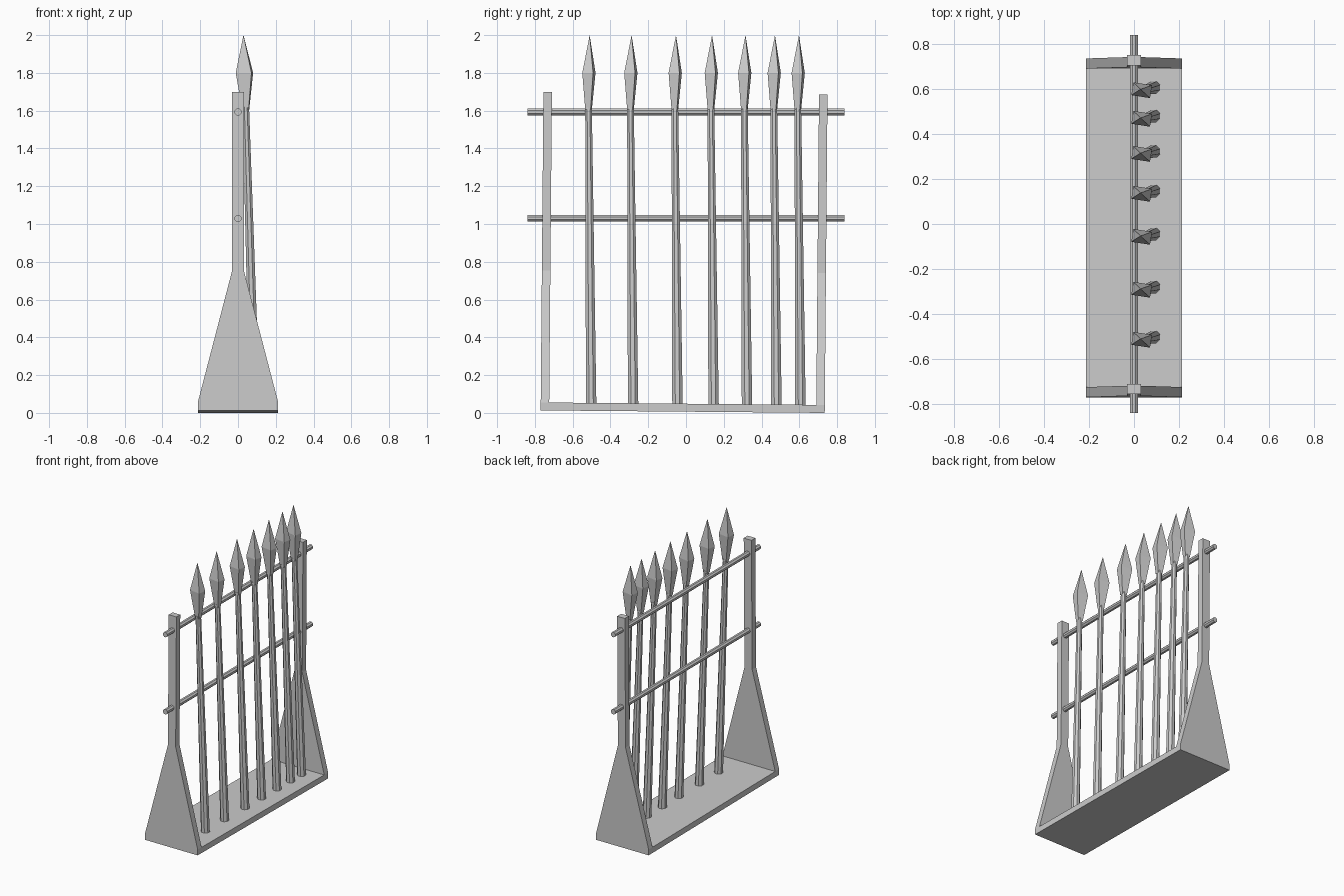
import bpy, bmesh, math
from mathutils import Vector

if "Cube" in bpy.data.objects:
    bpy.data.objects.remove(bpy.data.objects["Cube"])


def finish(name, bm):
    bmesh.ops.recalc_face_normals(bm, faces=bm.faces)
    me = bpy.data.meshes.new(name)
    bm.to_mesh(me)
    bm.free()
    ob = bpy.data.objects.new(name, me)
    bpy.context.collection.objects.link(ob)
    return ob


def loft(bm, rings):
    """Skin a stack of equal-length point rings and cap both ends."""
    rows = [[bm.verts.new(p) for p in r] for r in rings]
    n = len(rows[0])
    for a, b in zip(rows, rows[1:]):
        for i in range(n):
            j = (i + 1) % n
            bm.faces.new((a[i], a[j], b[j], b[i]))
    bm.faces.new(rows[0])
    bm.faces.new(rows[-1])
    return rows


def circle(c, r, n, u, v):
    pts = []
    for i in range(n):
        a = 2 * math.pi * (i + 0.5) / n
        pts.append(Vector(c) + r * math.cos(a) * Vector(u) + r * math.sin(a) * Vector(v))
    return pts


X, Y, Z = (1, 0, 0), (0, 1, 0), (0, 0, 1)

# U-shaped frame: base plate with two tapering end posts, tilted very slightly
HALF, T, TOP, BASE = 0.752, 0.045, 1.685, 0.042
levels = [(0, 0.213), (BASE, 0.213), (0.74, 0.031), (TOP, 0.031)]
bm = bmesh.new()
outer, inner = {}, {}
for s in (-1, 1):
    for k, (z, w) in enumerate(levels):
        for sx in (-1, 1):
            outer[s, k, sx] = bm.verts.new((sx * w, s * HALF, z))
            if k:
                inner[s, k, sx] = bm.verts.new((sx * w, s * (HALF - T), z))
for s in (-1, 1):
    for k in range(3):
        bm.faces.new((outer[s, k, -1], outer[s, k, 1], outer[s, k + 1, 1], outer[s, k + 1, -1]))
    for k in (1, 2):
        bm.faces.new((inner[s, k, -1], inner[s, k, 1], inner[s, k + 1, 1], inner[s, k + 1, -1]))
        for sx in (-1, 1):
            bm.faces.new((outer[s, k, sx], inner[s, k, sx], inner[s, k + 1, sx], outer[s, k + 1, sx]))
    bm.faces.new((outer[s, 3, -1], outer[s, 3, 1], inner[s, 3, 1], inner[s, 3, -1]))
for sx in (-1, 1):
    bm.faces.new((outer[-1, 0, sx], outer[1, 0, sx], outer[1, 1, sx],
                  inner[1, 1, sx], inner[-1, 1, sx], outer[-1, 1, sx]))
bm.faces.new((outer[-1, 0, -1], outer[-1, 0, 1], outer[1, 0, 1], outer[1, 0, -1]))
bm.faces.new((inner[-1, 1, -1], inner[-1, 1, 1], inner[1, 1, 1], inner[1, 1, -1]))
frame = finish("frame", bm)
frame.rotation_euler.x = math.radians(-0.5)
frame.location = (0, -0.0175, 0.0066)

# Two horizontal rails
for name, z in (("lower_rail", 1.03), ("upper_rail", 1.593)):
    bm = bmesh.new()
    loft(bm, [circle((0, y, z), 0.019, 8, X, Z) for y in (-0.84, 0.84)])
    finish(name, bm)

# Leaning spears: tapered shaft and flattened four-sided head
corners = [(0.037, -0.035), (0.046, 0.022), (-0.037, 0.035), (-0.046, -0.022)]
for i, y in enumerate((-0.51, -0.288, -0.053, 0.138, 0.315, 0.471, 0.598)):
    bm = bmesh.new()
    loft(bm, [circle((0.089, y + 0.008, 0.03), 0.03, 8, X, Y),
              circle((0.041, y - 0.006, 1.62), 0.019, 8, X, Y)])
    finish(f"spear_shaft_{i + 1}", bm)

    bm = bmesh.new()
    neck = [(0.041 + a * 0.4, y - 0.006 + b * 0.5, 1.605) for a, b in corners]
    wide = [(0.034 + a, y - 0.004 + b, 1.8) for a, b in corners]
    tip = [(0.029, y, 2.0)] * 4
    loft(bm, [neck, wide, tip])
    bmesh.ops.remove_doubles(bm, verts=bm.verts, dist=0.0005)
    finish(f"spear_head_{i + 1}", bm)
